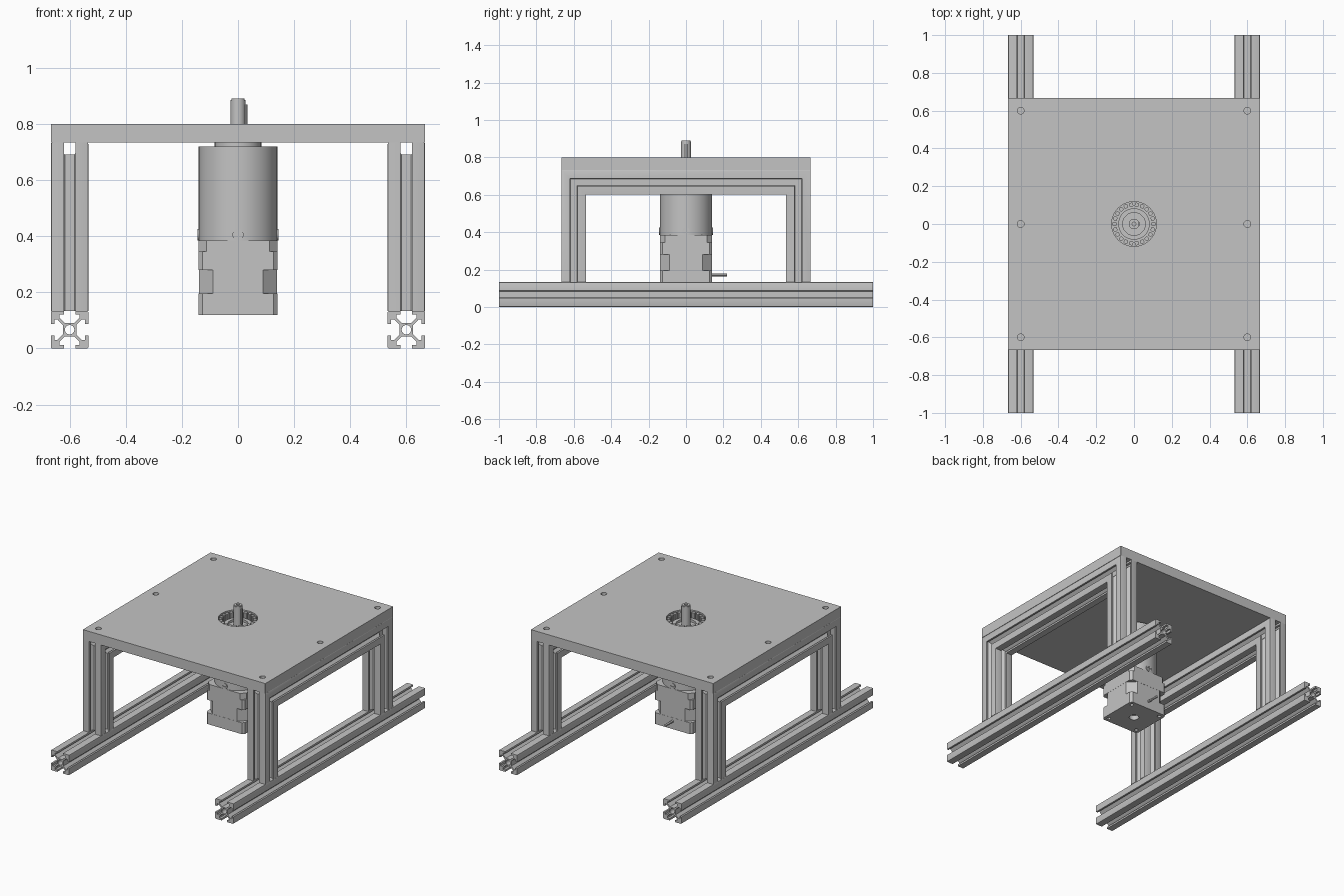
import bpy, bmesh, math

if "Cube" in bpy.data.objects:
    bpy.data.objects.remove(bpy.data.objects["Cube"])

grey = bpy.data.materials.new("aluminium_grey")
grey.use_nodes = True
colour = (0.55, 0.55, 0.55, 1)
grey.diffuse_color = colour
grey.node_tree.nodes["Principled BSDF"].inputs["Base Color"].default_value = colour


def circle(r, n=32, x=0, y=0):
    return [(x + r * math.cos(2 * math.pi * i / n), y + r * math.sin(2 * math.pi * i / n))
            for i in range(n)]


def spin4(points):
    """Repeat a list of points at four quarter turns."""
    out = []
    for c, s in ((1, 0), (0, 1), (-1, 0), (0, -1)):
        out += [(c * x - s * y, s * x + c * y) for x, y in points]
    return out


def chamfered(half, cut):
    return spin4([(half, half - cut), (half - cut, half)])


def sweep(name, loops, stations, x=0, turn=0):
    """Sweep loops (outline, then holes) through stations (y, z, dy, dz).
    Each loop point (u, v) lies at x = u and at v times (dy, dz)."""
    bm = bmesh.new()
    caps = [[], []]
    for loop in loops:
        rings = [[bm.verts.new((u, y + v * dy, z + v * dz)) for u, v in loop]
                 for y, z, dy, dz in stations]
        n = len(loop)
        for a, b in zip(rings, rings[1:]):
            for i in range(n):
                j = (i + 1) % n
                bm.faces.new((a[i], a[j], b[j], b[i]))
        for cap, ring in zip(caps, (rings[0], rings[-1])):
            cap += [bm.edges.get((ring[i], ring[(i + 1) % n])) for i in range(n)]
    for cap in caps:
        bmesh.ops.triangle_fill(bm, edges=cap, use_beauty=True)
    bmesh.ops.recalc_face_normals(bm, faces=bm.faces)
    mesh = bpy.data.meshes.new(name)
    bm.to_mesh(mesh)
    bm.free()
    mesh.materials.append(grey)
    ob = bpy.data.objects.new(name, mesh)
    bpy.context.collection.objects.link(ob)
    ob.location.x = x
    ob.rotation_euler.z = turn
    bpy.ops.object.select_all(action='DESELECT')
    ob.select_set(True)
    bpy.context.view_layer.objects.active = ob
    bpy.ops.object.shade_smooth_by_angle(angle=math.radians(30))
    return ob


def column(name, loops, bottom, top, x=0, turn=0):
    return sweep(name, loops, [(0, bottom, 1, 0), (0, top, 1, 0)], x, turn)


# Slotted bar section: half of one corner, mirrored across its diagonal
HALF = 1 / 15
corner = [(.36, .25), (.64, .54), (.82, .54), (.82, .31), (1, .31), (1, .93)]
corner += [(.98, .98)] + [(b, a) for a, b in reversed(corner)]
section = [(a * HALF, b * HALF) for a, b in spin4(corner)]
bar = [section, circle(.017, 16)]

# Base rails and mitred leg frames
LEG, TOP = .6, .6667
for side, x in (("left", .6), ("right", -.6)):
    sweep(side + "_base_rail", bar, [(-1, HALF, 0, 1), (1, HALF, 0, 1)], x)
    sweep(side + "_leg_frame", bar,
          [(-LEG, 2 * HALF, -1, 0), (-LEG, TOP, -1, 1),
           (LEG, TOP, 1, 1), (LEG, 2 * HALF, 1, 0)], x)

# Table plate with bolt holes and a round centre opening
holes = [circle(.018, 20, x, y) for x in (-.6, .6) for y in (-.6, 0, .6)]
column("table_plate", [chamfered(.6667, .001), circle(.118, 64)] + holes, .7333, .8)

# Ring of rollers inside the opening
for i in range(22):
    a = 2 * math.pi * i / 22
    roller = column("bearing_roller", [chamfered(.0105, .004)], .735, .795, turn=a)
    roller.location = (.103 * math.cos(a), .103 * math.sin(a), 0)

# Gearbox, pilot boss and output shaft
column("gearbox", [circle(.14, 64)], .37, .72)
column("pilot_boss", [circle(.083, 48)], .715, .75)
column("boss_rim", [circle(.083, 48), circle(.06, 48)], .75, .765)
column("output_shaft", [circle(.027), circle(.01, 16)], .74, .885)
column("shaft_tip", [circle(.024), circle(.01, 16)], .885, .89)
key = column("shaft_key", [chamfered(.01, .004)], .77, .87)
key.location.x = .023

# Motor body: end caps around a core with wide chamfers
screw_holes = [circle(.012, 12, x, y) for x in (-.11, .11) for y in (-.11, .11)]
column("motor_end_cap", [chamfered(.14, .014), circle(.03)] + screw_holes, .12, .15)
column("motor_lower_cap", [chamfered(.14, .014)], .15, .195)
column("motor_core", [chamfered(.139, .05)], .195, .28)
column("motor_upper_cap", [chamfered(.14, .014)], .28, .345)
column("motor_flange", [chamfered(.14, .028)], .345, .385)

# Cross-recess screws on the four sides
cross = spin4([(.013, -.003), (.013, .003), (.003, .003)])
for i in range(4):
    sweep("side_screw", [circle(.02, 24), cross],
          [(-.13, .405, 0, 1), (-.144, .405, 0, 1)], turn=i * math.pi / 2)

# Cable stub at the back
sweep("cable_stub", [circle(.008, 12)], [(.13, .172, 0, 1), (.22, .172, 0, 1)])
